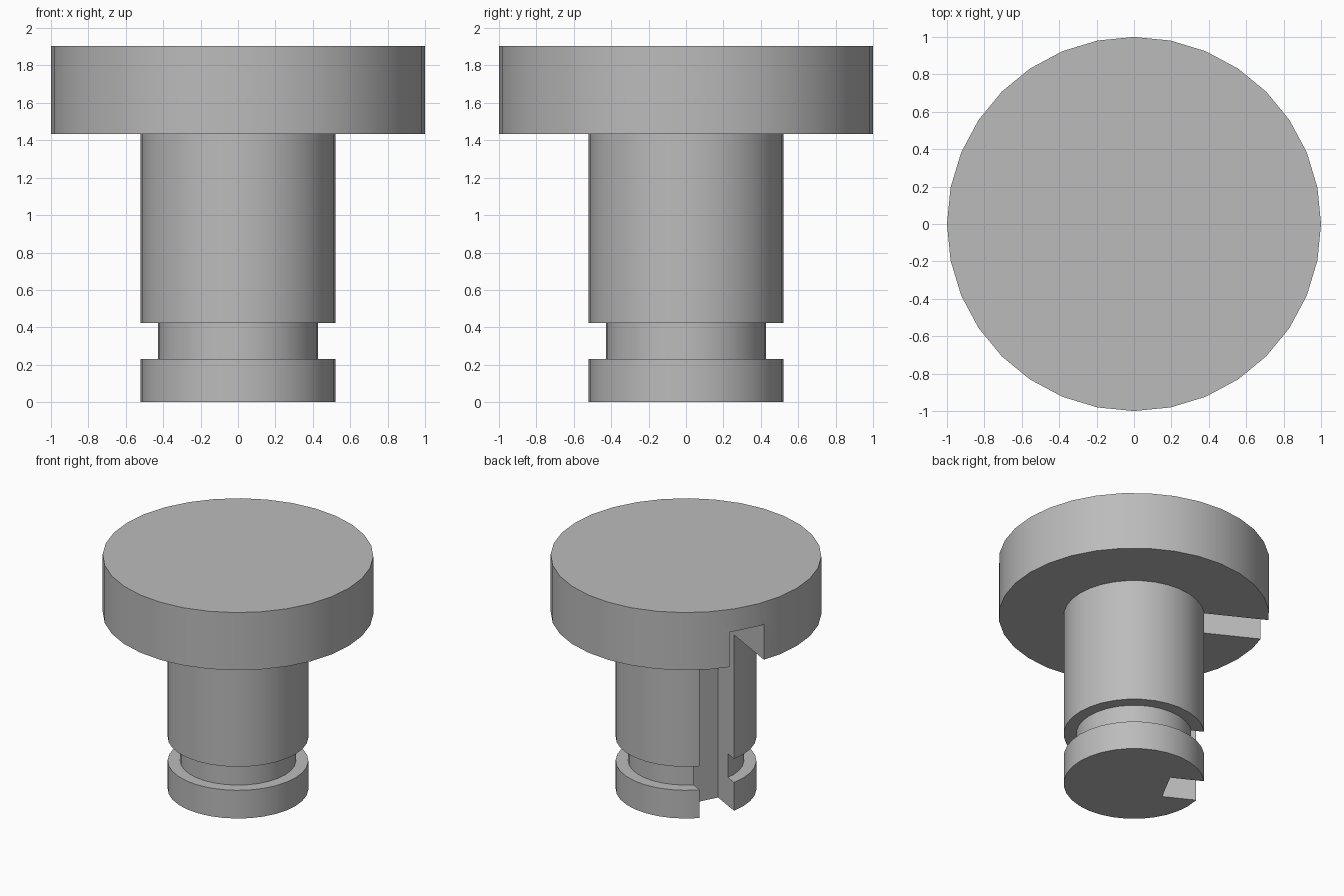
import bpy, bmesh
from math import radians, cos, sin, pi
from mathutils import Matrix

cube = bpy.data.objects.get("Cube")
if cube:
    bpy.data.objects.remove(cube, do_unlink=True)

SIDES = 32
SLOT_ANGLE = radians(152)
SLOT_WIDTH, SLOT_FLOOR, SLOT_TOP = 0.285, 0.243, 1.72

grey = bpy.data.materials.new("plain grey")
grey.use_nodes = True
grey.diffuse_color = (0.5, 0.5, 0.5, 1)
grey.node_tree.nodes["Principled BSDF"].inputs["Base Color"].default_value = (0.5, 0.5, 0.5, 1)


def make_object(name, bm):
    bmesh.ops.recalc_face_normals(bm, faces=bm.faces)
    mesh = bpy.data.meshes.new(name)
    bm.to_mesh(mesh)
    bm.free()
    mesh.materials.append(grey)
    obj = bpy.data.objects.new(name, mesh)
    bpy.context.collection.objects.link(obj)
    return obj


def turned(name, profile):
    """Solid of revolution from (radius, height) points, with flat end caps."""
    bm = bmesh.new()
    rings = [[bm.verts.new((r * cos(2 * pi * i / SIDES), r * sin(2 * pi * i / SIDES), z))
              for i in range(SIDES)] for r, z in profile]
    for low, high in zip(rings, rings[1:]):
        for i in range(SIDES):
            j = (i + 1) % SIDES
            bm.faces.new((low[i], low[j], high[j], high[i]))
    bm.faces.new(rings[0])
    bm.faces.new(rings[-1])
    return make_object(name, bm)


# Headed pin: foot collar, retaining groove, shaft and wide head
pin = turned("headed_pin", [
    (0.52, 0), (0.52, 0.23), (0.428, 0.23), (0.428, 0.422),
    (0.52, 0.422), (0.52, 1.433), (1.0, 1.433), (1.0, 1.903)])

# Keyway cutter: runs up the shaft and into the underside of the head
bm = bmesh.new()
bmesh.ops.create_cube(bm, size=1)
length, bottom = 1.2, -0.2
bmesh.ops.scale(bm, verts=bm.verts, vec=(length, SLOT_WIDTH, SLOT_TOP - bottom))
bmesh.ops.translate(bm, verts=bm.verts,
                    vec=(SLOT_FLOOR + length / 2, 0, (SLOT_TOP + bottom) / 2))
bmesh.ops.transform(bm, verts=bm.verts, matrix=Matrix.Rotation(SLOT_ANGLE, 4, "Z"))
cutter = make_object("keyway_cutter", bm)
cutter.hide_render = True

# Cut the keyway, then drop the cutter
cut = pin.modifiers.new("keyway", "BOOLEAN")
cut.operation = "DIFFERENCE"
cut.solver = "EXACT"
cut.object = cutter
bpy.ops.object.select_all(action="DESELECT")
pin.select_set(True)
bpy.context.view_layer.objects.active = pin
bpy.ops.object.modifier_apply(modifier=cut.name)
bpy.data.objects.remove(cutter, do_unlink=True)

bpy.ops.object.shade_smooth_by_angle(angle=radians(30))
